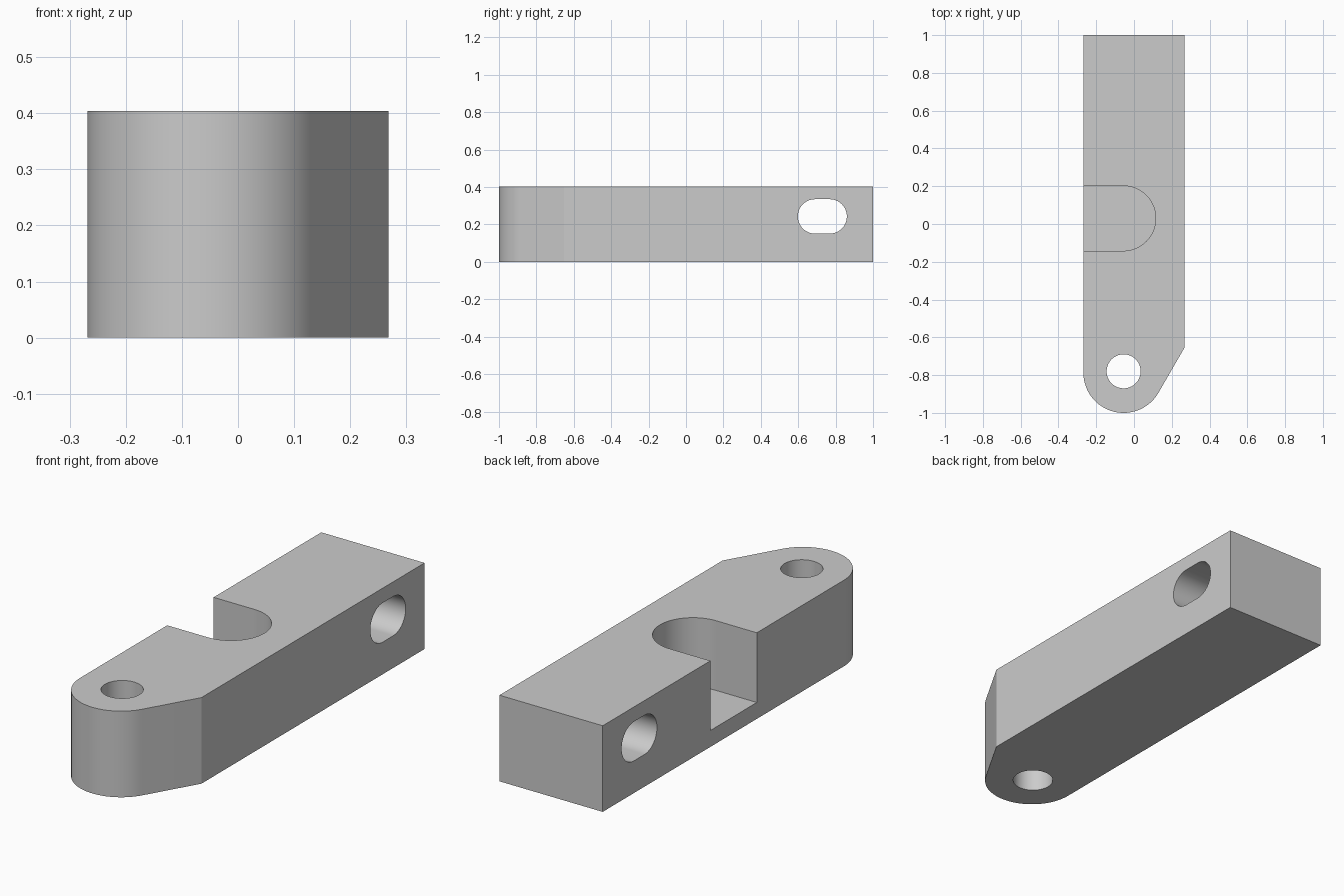
import bpy, bmesh, math
from mathutils import Vector, Matrix

old = bpy.data.objects.get("Cube")
if old:
    bpy.data.objects.remove(old, do_unlink=True)

HALF_W, HEIGHT = 0.268, 0.404
PIVOT_X, PIVOT_Y, NOSE_R = -0.055, -0.787, 0.213

metal = bpy.data.materials.new("light grey metal")
metal.use_nodes = True
grey = (0.6, 0.6, 0.6, 1)
metal.diffuse_color = grey
metal.node_tree.nodes["Principled BSDF"].inputs["Base Color"].default_value = grey


def arc(cx, cy, r, start, end, steps=32):
    """Points along an arc, angles in degrees."""
    angles = [math.radians(start + (end - start) * i / steps) for i in range(steps + 1)]
    return [(cx + r * math.cos(a), cy + r * math.sin(a)) for a in angles]


def prism(name, outline, low, high, matrix=None):
    """Extrude a counter-clockwise outline from low to high."""
    bm = bmesh.new()
    face = bm.faces.new([bm.verts.new((x, y, low)) for x, y in outline])
    top = bmesh.ops.extrude_face_region(bm, geom=[face])["geom"]
    bmesh.ops.translate(bm, vec=Vector((0, 0, high - low)),
                        verts=[v for v in top if isinstance(v, bmesh.types.BMVert)])
    if matrix:
        bm.transform(matrix)
    bmesh.ops.recalc_face_normals(bm, faces=bm.faces)
    mesh = bpy.data.meshes.new(name)
    bm.to_mesh(mesh)
    bm.free()
    mesh.materials.append(metal)
    obj = bpy.data.objects.new(name, mesh)
    bpy.context.collection.objects.link(obj)
    return obj


# Bar with a rounded nose and a tangent slanted flank
nose = arc(PIVOT_X, PIVOT_Y, NOSE_R, 180, 330, 48)
tx, ty = nose[-1]
flank_y = ty + (HALF_W - tx) * math.tan(math.radians(60))
bar = prism("bar_body", nose + [(HALF_W, flank_y), (HALF_W, 1), (-HALF_W, 1)], 0, HEIGHT)

# Cutters: pivot hole, round-ended side pocket, oblong cross slot
hole = prism("pivot_hole_cutter", arc(PIVOT_X, -0.78, 0.09, 0, 360, 64)[:-1], -0.1, 0.5)
pocket = prism("pocket_cutter",
               arc(-0.057, 0.03, 0.172, -90, 90, 48) + [(-0.4, 0.202), (-0.4, -0.142)],
               0.077, 0.5)
oblong = arc(0.768, 0.243, 0.092, -90, 90) + arc(0.69, 0.243, 0.092, 90, 270)
y_z_to_world = Matrix(((0, 0, 1, 0), (1, 0, 0, 0), (0, 1, 0, 0), (0, 0, 0, 1)))
slot = prism("cross_slot_cutter", oblong, -0.5, 0.5, y_z_to_world)

for cutter in (hole, pocket, slot):
    cutter.hide_render = True
    cutter.hide_viewport = False
    mod = bar.modifiers.new(cutter.name, "BOOLEAN")
    mod.operation = "DIFFERENCE"
    mod.solver = "EXACT"
    mod.object = cutter

# Apply the cuts, drop the cutters, smooth the curved walls
bpy.ops.object.select_all(action="DESELECT")
bar.select_set(True)
bpy.context.view_layer.objects.active = bar
for mod in list(bar.modifiers):
    bpy.ops.object.modifier_apply(modifier=mod.name)
for cutter in (hole, pocket, slot):
    bpy.data.objects.remove(cutter, do_unlink=True)
bpy.ops.object.shade_smooth_by_angle(angle=math.radians(25))
